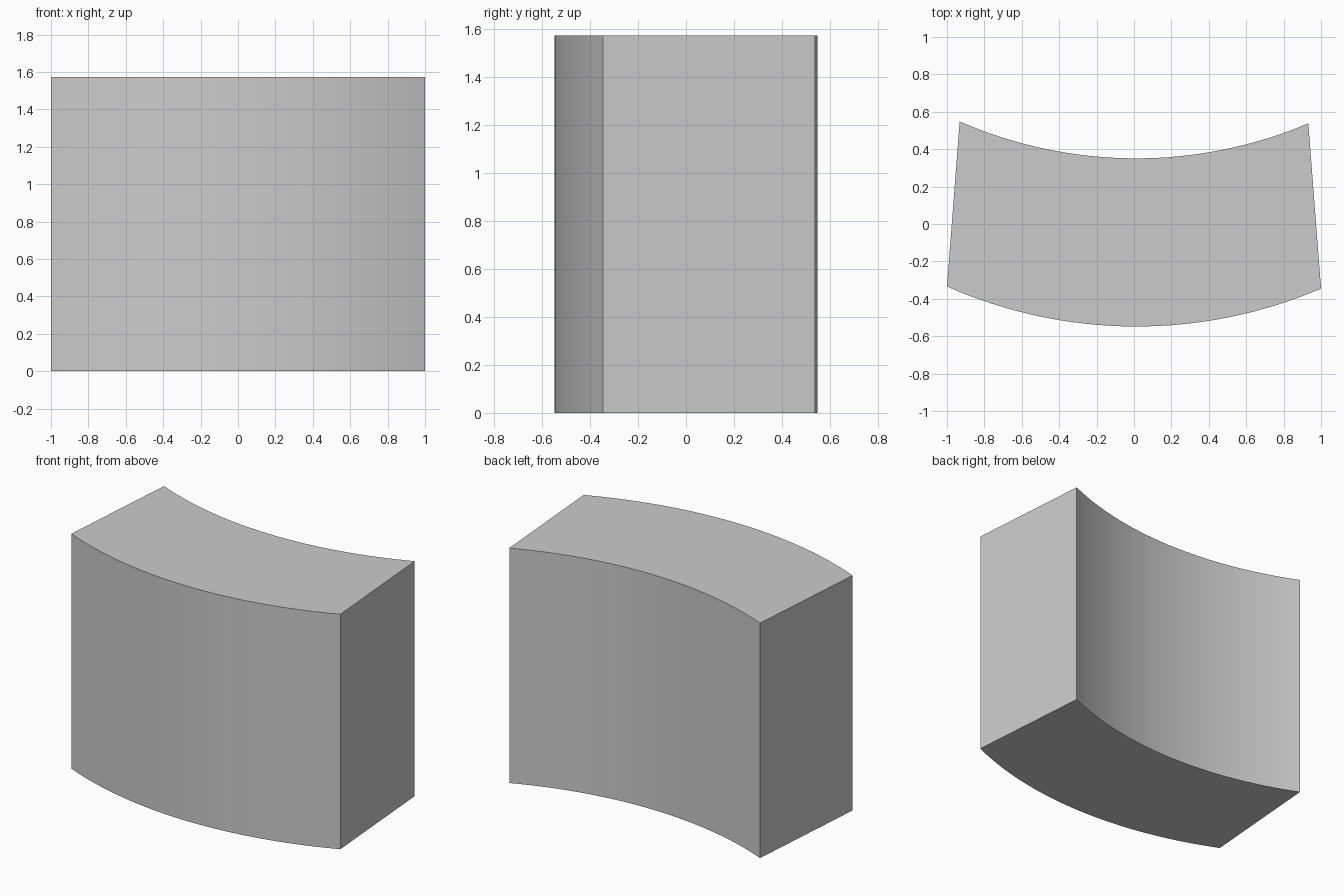
import bpy, bmesh, math
from mathutils import Vector

if "Cube" in bpy.data.objects:
    bpy.data.objects.remove(bpy.data.objects["Cube"])

HEIGHT = 1.573
STEPS = 32


def arc(a, m, b, n):
    """Points on the circle through a, m, b, running from a to b."""
    a, m, b = Vector(a), Vector(m), Vector(b)
    d = 2 * (a.x * (m.y - b.y) + m.x * (b.y - a.y) + b.x * (a.y - m.y))
    a2, m2, b2 = a.length_squared, m.length_squared, b.length_squared
    c = Vector(((a2 * (m.y - b.y) + m2 * (b.y - a.y) + b2 * (a.y - m.y)) / d,
                (a2 * (b.x - m.x) + m2 * (a.x - b.x) + b2 * (m.x - a.x)) / d))
    r = (a - c).length
    # angles measured from straight down, so they never wrap
    t0, t1 = (math.atan2(p.x - c.x, c.y - p.y) for p in (a, b))
    angles = [t0 + (t1 - t0) * i / n for i in range(n + 1)]
    return [(c.x + r * math.sin(t), c.y - r * math.cos(t)) for t in angles]


# Plan outline: bowed front, hollow back, slightly tapered straight ends
front = arc((-1.0, -0.334), (0, -0.548), (1.0, -0.345), STEPS)
back = arc((0.932, 0.538), (0, 0.351), (-0.932, 0.548), STEPS)

# Curved block, extruded straight up
bm = bmesh.new()
base = bm.faces.new([bm.verts.new((x, y, 0)) for x, y in front + back])
top = bmesh.ops.extrude_face_region(bm, geom=[base], use_keep_orig=True)
bmesh.ops.translate(bm, vec=(0, 0, HEIGHT),
                    verts=[v for v in top["geom"] if isinstance(v, bmesh.types.BMVert)])
bmesh.ops.recalc_face_normals(bm, faces=bm.faces)
mesh = bpy.data.meshes.new("curved_block")
bm.to_mesh(mesh)
bm.free()

block = bpy.data.objects.new("curved_block", mesh)
bpy.context.collection.objects.link(block)
bpy.context.view_layer.objects.active = block
block.select_set(True)
bpy.ops.object.shade_smooth_by_angle(angle=math.radians(30))
